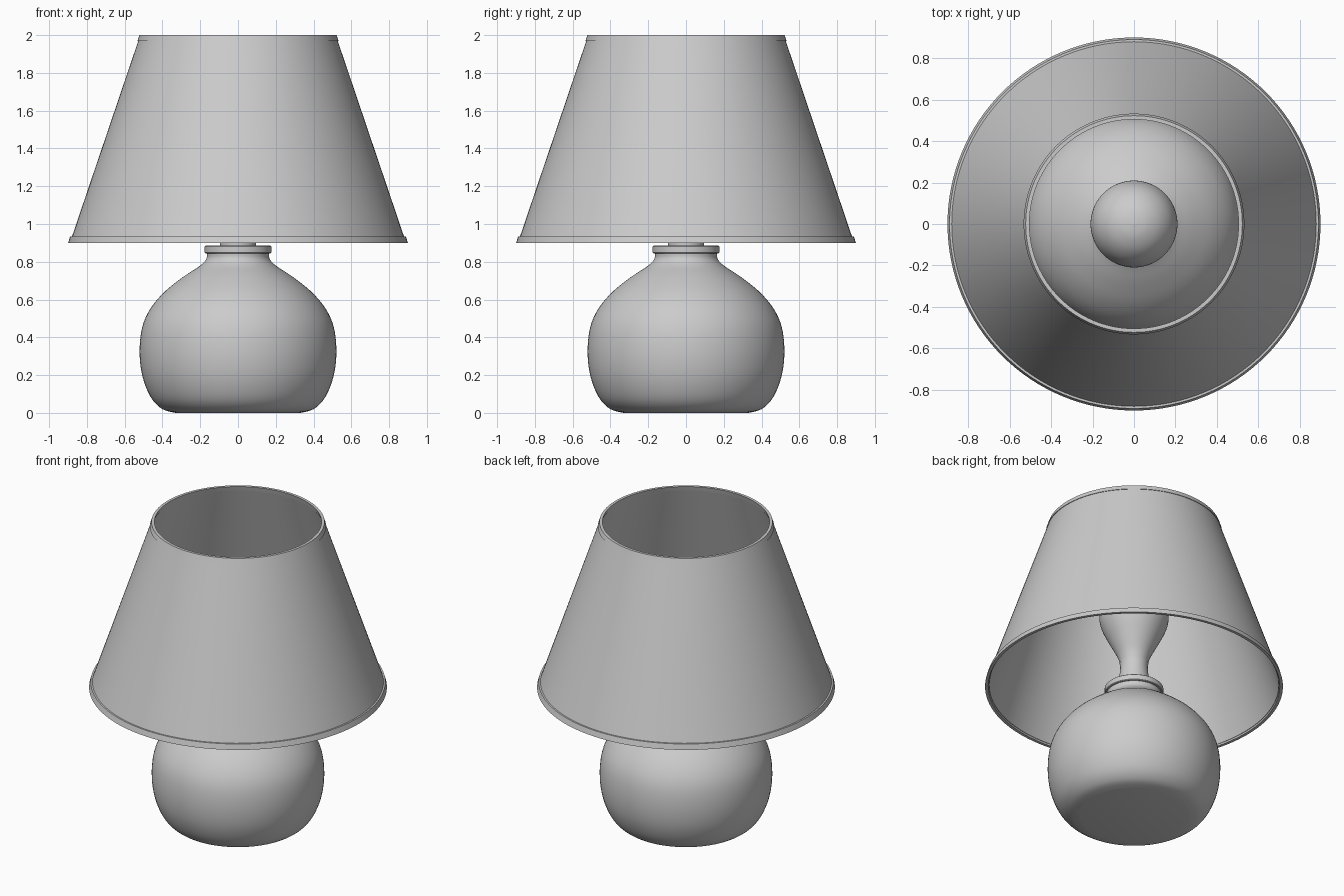
import bpy, bmesh, math

if "Cube" in bpy.data.objects:
    bpy.data.objects.remove(bpy.data.objects["Cube"])

grey = bpy.data.materials.new("plain grey")
grey.diffuse_color = (0.6, 0.6, 0.6, 1)
grey.use_nodes = True
grey.node_tree.nodes["Principled BSDF"].inputs["Base Color"].default_value = grey.diffuse_color


def smooth(points, steps=5):
    """Catmull-Rom curve through the profile points."""
    p = [points[0]] + points + [points[-1]]
    out = []
    for i in range(1, len(p) - 2):
        for s in range(steps):
            t = s / steps
            out.append(tuple(
                0.5 * (2 * b + (c - a) * t + (2 * a - 5 * b + 4 * c - d) * t ** 2
                       + (3 * b - a - 3 * c + d) * t ** 3)
                for a, b, c, d in zip(p[i - 1], p[i], p[i + 1], p[i + 2])))
    return out + [points[-1]]


def lathe(name, profile, sides=96, closed=False):
    """Spin (radius, height) points around z; radius 0 becomes a pole."""
    bm = bmesh.new()
    rings = []
    for r, z in profile:
        if r < 1e-5:
            rings.append([bm.verts.new((0, 0, z))] * sides)
        else:
            rings.append([bm.verts.new((r * math.cos(2 * math.pi * k / sides),
                                        r * math.sin(2 * math.pi * k / sides), z))
                          for k in range(sides)])
    pairs = list(zip(rings, rings[1:]))
    if closed:
        pairs.append((rings[-1], rings[0]))
    for a, b in pairs:
        for k in range(sides):
            j = (k + 1) % sides
            bm.faces.new(list(dict.fromkeys((a[k], a[j], b[j], b[k]))))
    bmesh.ops.recalc_face_normals(bm, faces=bm.faces)
    mesh = bpy.data.meshes.new(name)
    bm.to_mesh(mesh)
    bm.free()
    mesh.materials.append(grey)
    ob = bpy.data.objects.new(name, mesh)
    bpy.context.collection.objects.link(ob)
    bpy.ops.object.select_all(action='DESELECT')
    ob.select_set(True)
    bpy.context.view_layer.objects.active = ob
    bpy.ops.object.shade_smooth_by_angle(angle=math.radians(30))
    return ob


# rounded base with a short neck
body = smooth([(0.33, 0.0), (0.40, 0.02), (0.46, 0.08), (0.505, 0.19), (0.521, 0.32),
               (0.508, 0.45), (0.465, 0.55), (0.39, 0.64), (0.29, 0.72), (0.20, 0.78),
               (0.168, 0.815), (0.165, 0.845)])
lathe("base_body", [(0, 0)] + body + [(0, 0.845)])

# flat collar with bevelled edges
lathe("collar", [(0, 0.845), (0.173, 0.845), (0.177, 0.849), (0.177, 0.881),
                 (0.173, 0.885), (0, 0.885)])

# bulb socket
socket = smooth([(0.095, 0.88), (0.095, 0.92), (0.087, 0.98), (0.083, 1.03), (0.087, 1.06)], 3)
lathe("bulb_socket", [(0, 0.88)] + socket + [(0, 1.06)])

# light bulb
bulb = smooth([(0.084, 1.06), (0.10, 1.11), (0.14, 1.19), (0.18, 1.27), (0.205, 1.34),
               (0.207, 1.41), (0.18, 1.49), (0.13, 1.55), (0.065, 1.585), (0, 1.595)])
lathe("light_bulb", [(0, 1.06)] + bulb)

# conical shade, open at both ends
lathe("lamp_shade", [(0.887, 0.91), (0.521, 1.99), (0.508, 1.99), (0.874, 0.91)], 128, True)

# trim bands on the shade rims
lathe("lower_trim", [(0.899, 0.90), (0.889, 0.935), (0.868, 0.935), (0.880, 0.90)], 128, True)
lathe("upper_trim", [(0.532, 1.97), (0.522, 2.0), (0.504, 2.0), (0.513, 1.97)], 128, True)
